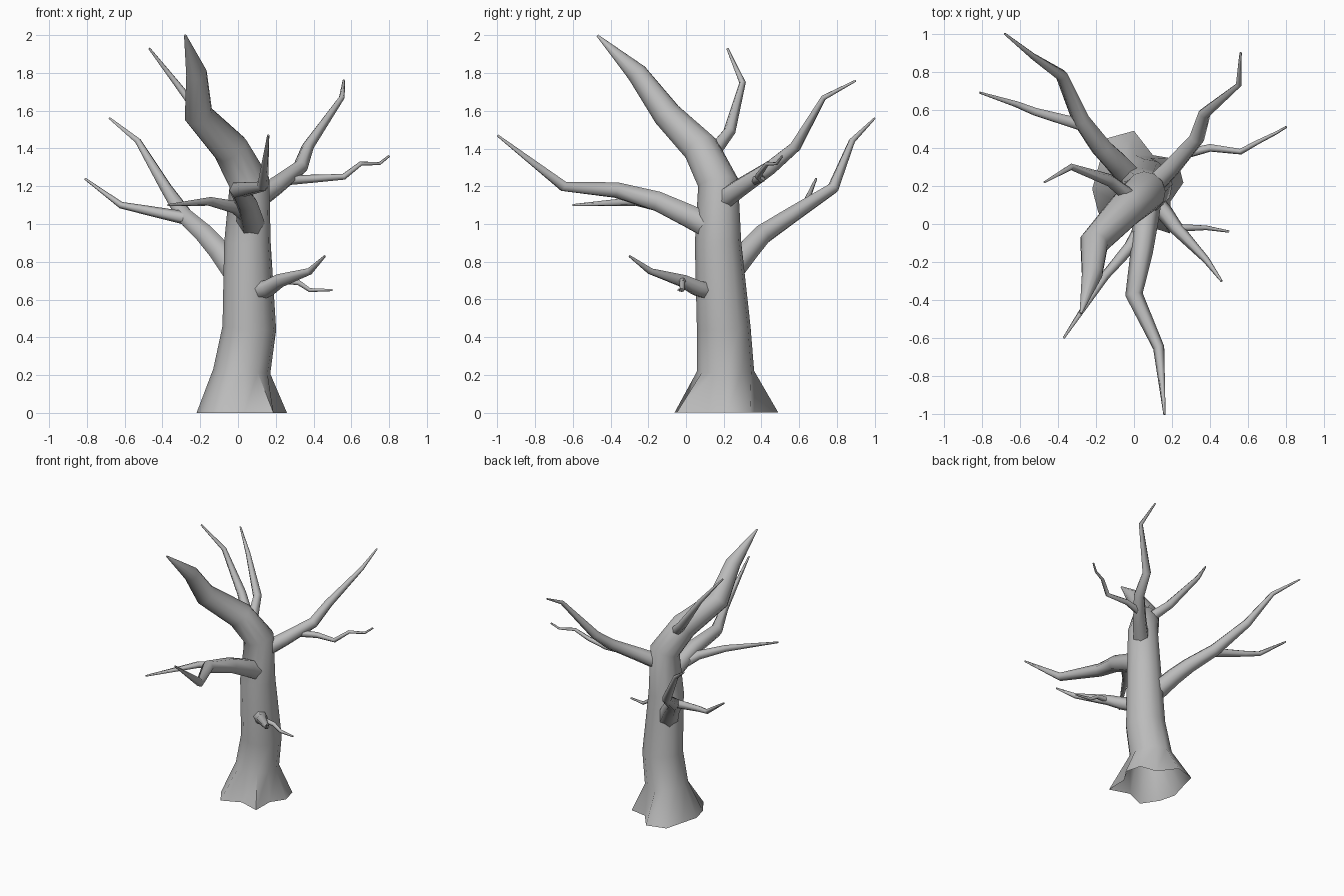
import bpy, bmesh, math
from mathutils import Vector

cube = bpy.data.objects.get("Cube")
if cube:
    bpy.data.objects.remove(cube, do_unlink=True)

bark = bpy.data.materials.new("grey_bark")
bark.use_nodes = True
bark.diffuse_color = (0.5, 0.5, 0.5, 1)
bark.node_tree.nodes["Principled BSDF"].inputs["Base Color"].default_value = bark.diffuse_color


def tapered_radii(points, thickness, power, tip=0.006):
    """Radius at each point, shrinking with the distance travelled along the limb."""
    travelled = [0]
    for start, end in zip(points, points[1:]):
        travelled.append(travelled[-1] + (end - start).length)
    return [tip + (thickness - tip) * (1 - d / travelled[-1]) ** power for d in travelled]


def limb(name, thickness, *path, sides=6, power=1, root_spread=None):
    """Tapered tube along a path; root_spread gives the foot a lobed, open outline."""
    points = [Vector(p) for p in path]
    radii = tapered_radii(points, thickness, power)
    steps = [(end - start).normalized() for start, end in zip(points, points[1:])]
    bm = bmesh.new()
    rings = []
    axis = Vector((1, 0.07, 0))
    for i, (point, radius) in enumerate(zip(points, radii)):
        # Each ring sits square to the bend, without twisting from the last one
        along = (steps[max(i - 1, 0)] + steps[min(i, len(steps) - 1)]).normalized()
        if root_spread and i == 0:
            along = Vector((0, 0, 1))
        axis = (axis - along * axis.dot(along)).normalized()
        across = along.cross(axis)
        ring = []
        for k in range(sides):
            angle = math.tau * k / sides
            reach = root_spread[k] if root_spread and i == 0 else radius
            outward = axis * math.cos(angle) + across * math.sin(angle)
            ring.append(bm.verts.new(point + outward * reach))
        rings.append(ring)
    for lower, upper in zip(rings, rings[1:]):
        for k in range(sides):
            n = (k + 1) % sides
            bm.faces.new((lower[k], lower[n], upper[n], upper[k]))
    bm.faces.new(rings[-1])
    if not root_spread:
        bm.faces.new(reversed(rings[0]))

    mesh = bpy.data.meshes.new(name)
    bm.to_mesh(mesh)
    bm.free()
    mesh.materials.append(bark)
    obj = bpy.data.objects.new(name, mesh)
    bpy.context.collection.objects.link(obj)
    bpy.ops.object.select_all(action='DESELECT')
    obj.select_set(True)
    bpy.context.view_layer.objects.active = obj
    bpy.ops.object.shade_smooth_by_angle(angle=math.radians(75))


# Trunk with a lobed root flare, bending forward into a long pointed top
limb("trunk", 0.16,
     (0.02, 0.2, 0), (0.02, 0.21, 0.22), (0.06, 0.2, 0.45), (0.05, 0.17, 0.9),
     (0.06, 0.17, 1.22), (-0.04, 0.08, 1.4), (-0.21, -0.1, 1.58),
     (-0.22, -0.26, 1.8), (-0.28, -0.47, 2),
     sides=12, power=0.55,
     root_spread=(0.24, 0.25, 0.18, 0.29, 0.3, 0.23, 0.24, 0.25, 0.29, 0.2, 0.3, 0.19))

# Upper branch reaching back on the left side, and its twig
limb("upper_branch", 0.06,
     (0.1, 0.2, 1.13), (0.2, 0.3, 1.2), (0.33, 0.45, 1.3), (0.37, 0.58, 1.41),
     (0.55, 0.73, 1.67), (0.56, 0.9, 1.76))
limb("upper_twig", 0.027,
     (0.24, 0.36, 1.23), (0.4, 0.4, 1.24), (0.56, 0.38, 1.25),
     (0.65, 0.43, 1.32), (0.75, 0.48, 1.32), (0.8, 0.51, 1.36))

# Large branch reaching back on the right side, and its twig
limb("rear_branch", 0.075,
     (0, 0.22, 0.73), (-0.09, 0.32, 0.85), (-0.17, 0.4, 0.94), (-0.28, 0.55, 1.04),
     (-0.38, 0.78, 1.19), (-0.53, 0.88, 1.44), (-0.68, 1, 1.56))
limb("rear_twig", 0.036,
     (-0.27, 0.52, 1.03), (-0.52, 0.59, 1.08), (-0.62, 0.63, 1.1), (-0.81, 0.69, 1.24))

# Forward branch and its twig
limb("front_branch", 0.075,
     (0.07, 0.12, 0.99), (0.06, 0.02, 1.04), (0.04, -0.15, 1.12), (0, -0.37, 1.18),
     (0.13, -0.65, 1.2), (0.16, -1, 1.47))
limb("front_twig", 0.04,
     (0.05, 0, 1.04), (-0.02, -0.12, 1.09), (-0.15, -0.27, 1.12), (-0.37, -0.6, 1.1))

# Low branch on the left side, and its twig
limb("low_branch", 0.05,
     (0.12, 0.1, 0.65), (0.16, 0.06, 0.66), (0.22, -0.02, 0.7), (0.38, -0.19, 0.75),
     (0.46, -0.3, 0.83))
limb("low_twig", 0.02,
     (0.23, -0.02, 0.7), (0.32, -0.02, 0.69), (0.38, -0.02, 0.65), (0.5, -0.04, 0.65))

# Slim twig rising behind the bent top
limb("top_twig", 0.04,
     (-0.04, 0.16, 1.4), (-0.13, 0.23, 1.49), (-0.33, 0.3, 1.75), (-0.47, 0.22, 1.93))
